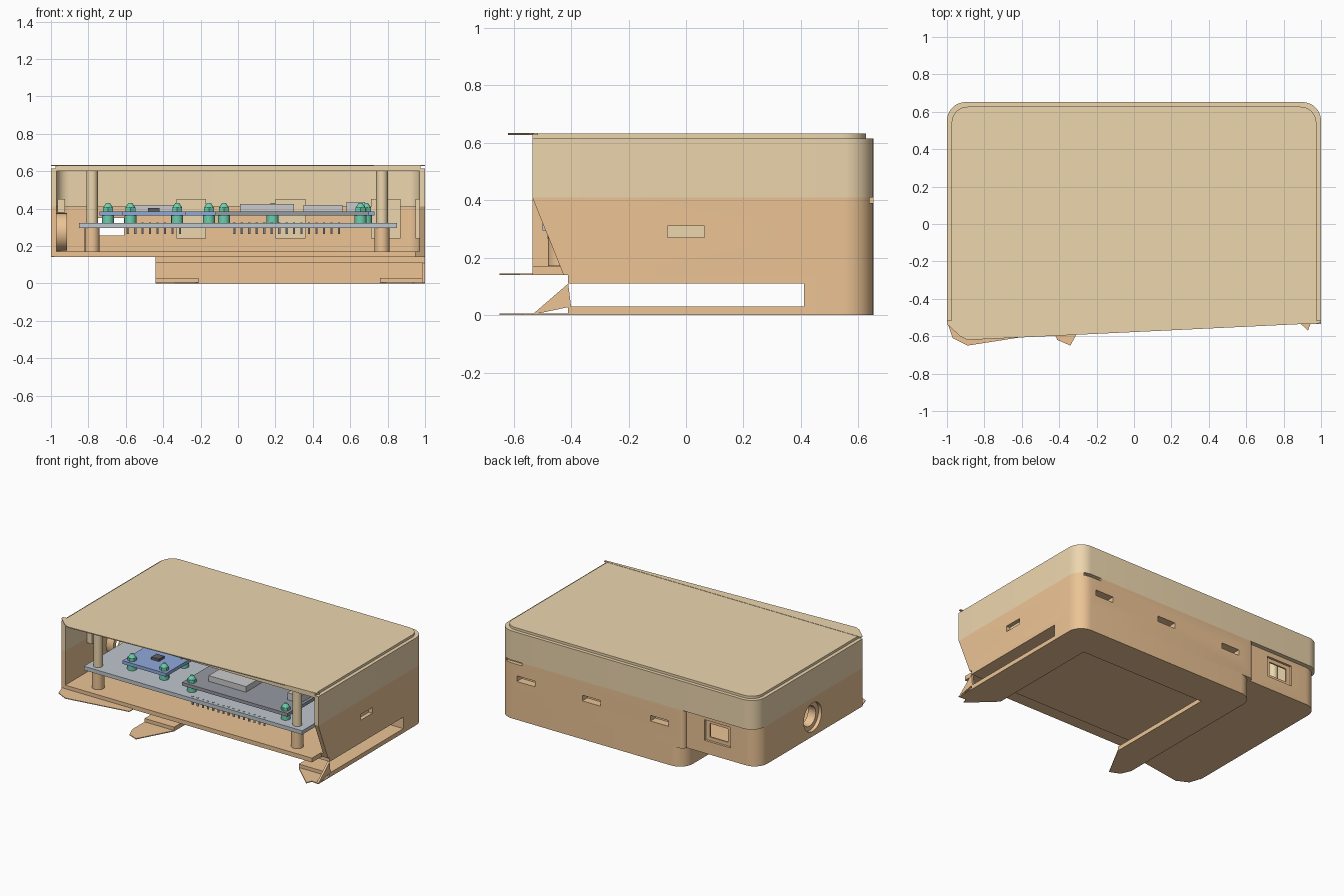
import bpy, bmesh, math
from mathutils import Vector, Matrix

if "Cube" in bpy.data.objects:
    bpy.data.objects.remove(bpy.data.objects["Cube"])

COLORS = {"base": (.84, .55, .30, 1), "lid": (.84, .67, .42, 1), "board": (.52, .57, .62, 1),
          "blue": (.28, .40, .72, 1), "dark": (.30, .32, .36, 1), "light": (.78, .78, .78, 1),
          "green": (.15, .62, .42, 1), "black": (.12, .12, .13, 1)}
MATS = {}
for key, col in COLORS.items():
    MATS[key] = bpy.data.materials.new(key)
    MATS[key].diffuse_color = col


def finish(bm, name, mat):
    bmesh.ops.recalc_face_normals(bm, faces=bm.faces)
    me = bpy.data.meshes.new(name)
    bm.to_mesh(me)
    bm.free()
    me.shade_smooth()
    me.set_sharp_from_angle(angle=math.radians(30))
    me.materials.append(MATS[mat])
    ob = bpy.data.objects.new(name, me)
    bpy.context.collection.objects.link(ob)
    return ob


def prism(name, pts, lo, hi, mat, axis="z"):
    """Extrude a 2D outline along z (xy points) or along x (yz points)."""
    bm = bmesh.new()
    if axis == "z":
        vs = [bm.verts.new((a, b, lo)) for a, b in pts]
        d = Vector((0, 0, hi - lo))
    else:
        vs = [bm.verts.new((lo, a, b)) for a, b in pts]
        d = Vector((hi - lo, 0, 0))
    f = bm.faces.new(vs)
    ext = bmesh.ops.extrude_face_region(bm, geom=[f])["geom"]
    bmesh.ops.translate(bm, verts=[g for g in ext if isinstance(g, bmesh.types.BMVert)], vec=d)
    return finish(bm, name, mat)


def box(name, x, y, z, mat):
    return prism(name, [(x[0], y[0]), (x[1], y[0]), (x[1], y[1]), (x[0], y[1])], z[0], z[1], mat)


def add_cyl(bm, loc, r, h, seg=16, top=None, axis="z"):
    m = Matrix.Translation(loc)
    if axis == "x":
        m = m @ Matrix.Rotation(math.pi / 2, 4, "Y")
    bmesh.ops.create_cone(bm, cap_ends=True, segments=seg, radius1=r,
                          radius2=r if top is None else top, depth=h, matrix=m)


def cyl(name, loc, r, h, mat, seg=32, axis="z"):
    bm = bmesh.new()
    add_cyl(bm, loc, r, h, seg, axis=axis)
    return finish(bm, name, mat)


def arc(cx, cy, r, a0, a1, n=8):
    return [(cx + r * math.cos(math.radians(a0 + (a1 - a0) * i / n)),
             cy + r * math.sin(math.radians(a0 + (a1 - a0) * i / n))) for i in range(n + 1)]


def cut(ob, cutters):
    """Subtract cutters and remove them."""
    for c in cutters:
        c.hide_render = True
        m = ob.modifiers.new("cut", "BOOLEAN")
        m.object, m.operation, m.solver = c, "DIFFERENCE", "EXACT"
    dg = bpy.context.evaluated_depsgraph_get()
    me = bpy.data.meshes.new_from_object(ob.evaluated_get(dg))
    ob.modifiers.clear()
    ob.data = me
    me.shade_smooth()
    me.set_sharp_from_angle(angle=math.radians(30))
    for c in cutters:
        bpy.data.objects.remove(c)


FRONT = -.535  # where the side walls are cut open


def u_shape(hx, hy, r, front=FRONT):
    return ([(hx, front)] + arc(hx - r, hy - r, r, 0, 90)
            + arc(-hx + r, hy - r, r, 90, 180) + [(-hx, front)])


# Lid: wall, rim plate and the raised slanted top sheet
prism("lid_wall", u_shape(1, .652, .1) + u_shape(.97, .622, .07)[::-1], .41, .60, "lid")
prism("lid_plate", u_shape(1, .652, .1), .60, .615, "lid")
prism("lid_raised_top", u_shape(.975, .627, .085), .615, .632, "lid")
slant = [(-1, FRONT), (-.93, -.6), (-.89, -.62), (1, -.53)]
prism("lid_front_sheet", [(1, FRONT + .02)] + [(-1, FRONT + .02)] + slant, .628, .634, "lid")

# Base: floor and wall share an outline with a shallow recess at the back left
outer = ([(1, FRONT)] + arc(.9, .552, .1, 0, 90) + arc(-.41, .622, .03, 90, 180, 5)
         + arc(-.9, .522, .1, 90, 180) + [(-1, FRONT)])
inner = u_shape(.97, .595, .07)
wall = prism("base_wall", outer + inner[::-1], .17, .41, "base")
floor = prism("base_floor", outer, .14, .17, "base")
torn = [(-.55, .43), (-.543, .43), (-.41, .10), (-.55, .10)]


def torn_cutter():
    return prism("cutter", torn, .95, 1.05, "base", "x")


cutters = [torn_cutter(), box("cutter", (.9, 1.1), (-.065, .065), (.27, .31), "base"),
           box("cutter", (-.78, -.58), (.606, .7), (.23, .375), "base"),
           box("cutter", (-.75, -.61), (.5, .7), (.255, .35), "base"),
           box("cutter", (.82, .95), (.625, .7), (.39, .43), "base"),
           cyl("cutter", (-1, .02, .275), .1, .2, "base", axis="x")]
snaps = (.79, .28, -.25)
cutters += [box("cutter", (x - .07, x + .07), (.5, .7), (.27, .31), "base") for x in snaps]
cut(wall, cutters)
cut(floor, [torn_cutter()])
prism("base_floor_front", [(-1, -.52), (-.97, -.61), (-.89, -.65), (-.44, -.58), (-.44, -.52)],
      .14, .145, "base")

# Round jack socket in the left wall
socket = cyl("jack_socket", (-.945, .02, .275), .1, .06, "base", axis="x")
cut(socket, [cyl("cutter", (-.945, .02, .275), .07, .2, "base", axis="x")])

# Lower compartment: back block, ceiling and two bottom ledges
back = arc(.9, .552, .1, 0, 90) + arc(-.34, .552, .1, 90, 180)
prism("compartment_back", [(1, .41)] + back + [(-.44, .41)], 0, .14, "base")
prism("compartment_ceiling", [(-.44, -.41), (1, -.41), (1, .41), (-.44, .41)], .11, .14, "base")
box("left_ledge", (-.44, -.21), (-.41, .41), (0, .03), "base")
box("right_ledge", (.76, 1), (-.41, .41), (0, .03), "base")
prism("left_ledge_tip", [(-.44, -.41), (-.44, -.55), (-.41, -.62), (-.34, -.65), (-.21, -.41)],
      0, .006, "base")
prism("right_ledge_tip", [(.76, -.41), (.93, -.57), (.945, -.53), (1, -.535), (1, -.41)], 0, .006, "base")
prism("right_corner_web", [(-.535, .002), (-.40, .03), (-.41, .11)], .985, 1, "base", "x")

# Snap tabs of the lid seen in the wall slots
for i, x in enumerate(snaps):
    box(f"back_snap_{i}", (x - .08, x + .08), (.575, .597), (.24, .45), "lid")
box("right_snap", (.95, .972), (-.08, .08), (.24, .45), "lid")
box("left_snap", (-.965, -.925), (-.3, -.14), (.38, .45), "lid")

# Main circuit board with supports below and lid posts above
box("main_board", (-.85, .85), (-.5, .5), (.295, .322), "board")
bm, bl = bmesh.new(), bmesh.new()
for x in (-.78, .77):
    for y in (-.44, .44):
        add_cyl(bm, (x, y, .233), .04, .125)
        add_cyl(bl, (x, y, .461), .031, .278)
finish(bm, "board_supports", "base")
finish(bl, "lid_posts", "lid")

# Small boards on top of the main board: x range, y range, colour
boards = {"front_left_board": ((-.62, -.28), (-.40, -.09), "blue"),
          "back_left_board": ((-.74, -.11), (.08, .42), "blue"),
          "front_right_board": ((-.12, .70), (-.45, .04), "dark"),
          "back_right_board": ((.14, .73), (.12, .42), "blue")}
bm = bmesh.new()
for name, (xr, yr, mat) in boards.items():
    box(name, xr, yr, (.362, .385), mat)
    for x in (xr[0] + .045, xr[1] - .045):
        for y in (yr[0] + .045, yr[1] - .045):
            add_cyl(bm, (x, y, .343), .032, .042)               # spacer
            add_cyl(bm, (x, y, .395), .03, .022, 6)             # nut
            add_cyl(bm, (x, y, .418), .026, .024, 12, top=.01)  # screw tip
finish(bm, "green_standoffs", "green")

# Chips and modules
box("sensor_chip", (-.48, -.42), (-.28, -.22), (.385, .402), "black")
box("main_module", (.01, .30), (-.34, -.07), (.385, .425), "light")
box("side_connector", (.58, .68), (-.28, -.14), (.385, .435), "light")
box("back_left_module", (-.58, -.33), (.15, .35), (.385, .42), "light")
box("back_right_module", (.35, .56), (.18, .36), (.385, .418), "light")

# Rows of header pins passing through the main board
bm = bmesh.new()
for y in (-.475, -.02):
    for i in range(15):
        add_cyl(bm, (-.02 + i * .04, y, .295), .007, .06, 6)
for y in (.05, .45):
    for i in range(8):
        add_cyl(bm, (-.59 + i * .04, y, .295), .007, .06, 6)
finish(bm, "header_pins", "light")

for m in bpy.data.materials:
    if m.users and not m.is_grease_pencil:
        m.use_nodes = True
        m.node_tree.nodes["Principled BSDF"].inputs["Base Color"].default_value = m.diffuse_color
